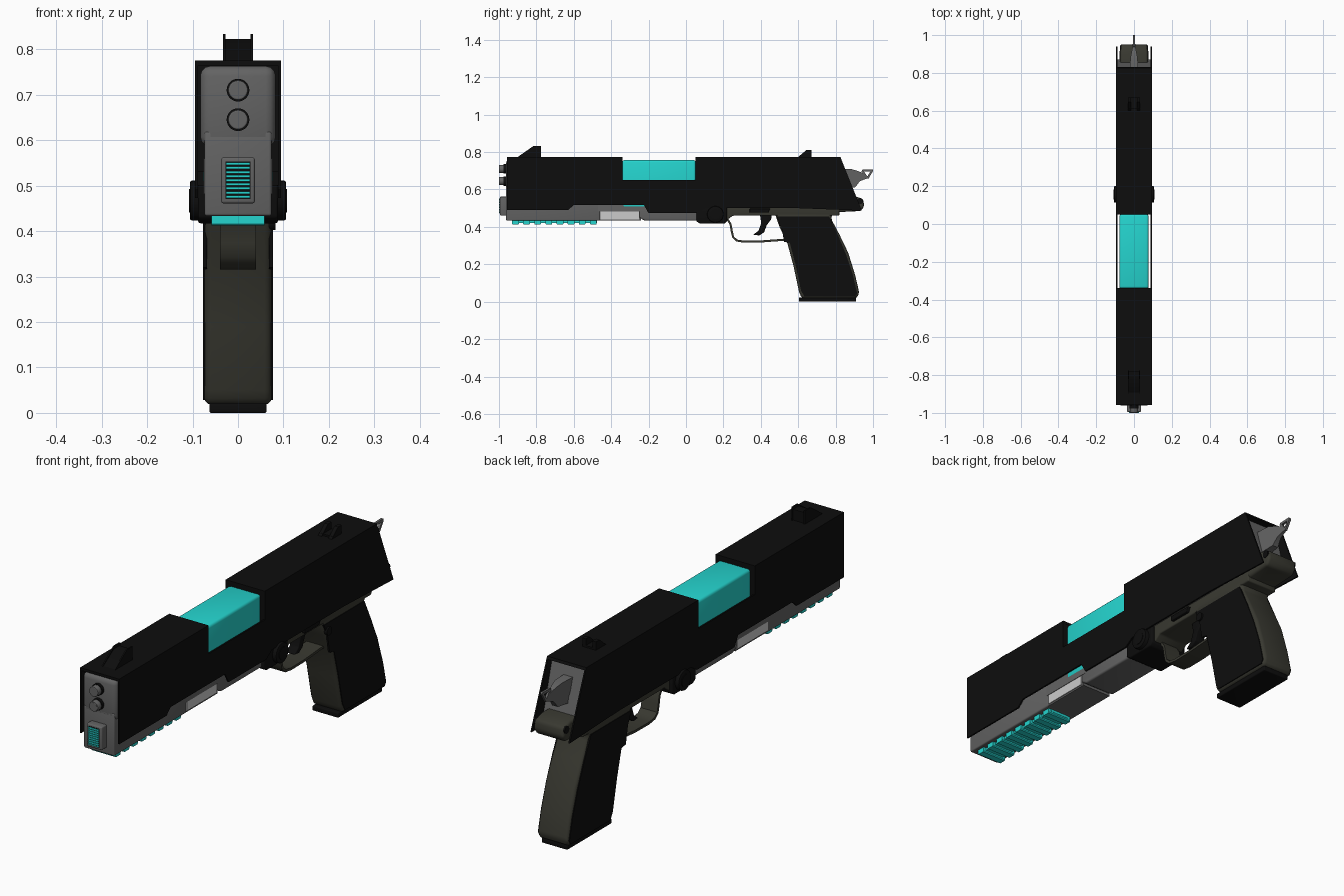
import bpy, bmesh, math


def material(name, rgb):
    m = bpy.data.materials.new(name)
    m.diffuse_color = (*rgb, 1)
    return m


BLACK = material("matte black", (0.004, 0.004, 0.004))
GREY = material("steel grey", (0.125, 0.125, 0.125))
LIGHT = material("light grey", (0.6, 0.6, 0.6))
OLIVE = material("dark olive", (0.04, 0.04, 0.03))
CYAN = material("bright cyan", (0.018, 0.66, 0.62))


def finish(name, bm, mat, bevel=0, segments=3, mirror=False):
    bmesh.ops.recalc_face_normals(bm, faces=bm.faces)
    if bevel:
        edges = [e for e in bm.edges if e.calc_face_angle(0) > 0.5]
        bmesh.ops.bevel(bm, geom=edges, offset=bevel, segments=segments,
                        profile=0.5, affect='EDGES', clamp_overlap=True)
    me = bpy.data.meshes.new(name)
    bm.to_mesh(me)
    bm.free()
    me.materials.append(mat)
    ob = bpy.data.objects.new(name, me)
    bpy.context.collection.objects.link(ob)
    bpy.context.view_layer.objects.active = ob
    ob.select_set(True)
    bpy.ops.object.shade_smooth_by_angle(angle=math.radians(35))
    ob.select_set(False)
    if mirror:
        ob.modifiers.new("mirror", 'MIRROR')
    return ob


def prism(name, pts, x0, x1, mat, **kw):
    """Side profile of (y, z) points extruded from x0 to x1."""
    bm = bmesh.new()
    a = [bm.verts.new((x0, y, z)) for y, z in pts]
    b = [bm.verts.new((x1, y, z)) for y, z in pts]
    n = len(pts)
    bm.faces.new(a)
    bm.faces.new(b[::-1])
    for i in range(n):
        j = (i + 1) % n
        bm.faces.new((a[i], b[i], b[j], a[j]))
    return finish(name, bm, mat, **kw)


def box(name, x0, x1, y0, y1, z0, z1, mat, **kw):
    return prism(name, [(y0, z0), (y1, z0), (y1, z1), (y0, z1)], x0, x1, mat, **kw)


def tube(name, axis, centre, r, depth, mat, bevel=0):
    bm = bmesh.new()
    bmesh.ops.create_cone(bm, cap_ends=True, segments=32, radius1=r, radius2=r, depth=depth)
    for v in bm.verts:
        x, y, z = v.co
        v.co = (z, x, y) if axis == 'X' else (x, z, y)
    bmesh.ops.translate(bm, verts=bm.verts, vec=centre)
    return finish(name, bm, mat, bevel=bevel, segments=2)


def band(path, t):
    """Closed outline of a strip of thickness t along a (y, z) path."""
    left, right = [], []
    for i, (y, z) in enumerate(path):
        p, q = path[max(i - 1, 0)], path[min(i + 1, len(path) - 1)]
        dy, dz = q[0] - p[0], q[1] - p[1]
        k = t / 2 / math.hypot(dy, dz)
        left.append((y - dz * k, z + dy * k))
        right.append((y + dz * k, z - dy * k))
    return left + right[::-1]


# Slide: thin side walls with a window notch, and two top covers
prism("slide_side", [(-0.957, 0.49), (-0.63, 0.49), (-0.60, 0.517), (-0.225, 0.517),
                     (-0.20, 0.473), (0.06, 0.473), (0.10, 0.50), (0.60, 0.50), (0.94, 0.487),
                     (0.825, 0.775), (0.05, 0.775), (0.05, 0.65), (-0.34, 0.65),
                     (-0.34, 0.775), (-0.957, 0.775)], 0.0885, 0.095, BLACK, mirror=True)
box("slide_top_front", -0.095, 0.095, -0.957, -0.34, 0.764, 0.775, BLACK)
prism("slide_top_rear", [(0.05, 0.764), (0.83, 0.764), (0.825, 0.775), (0.05, 0.775)],
      -0.095, 0.095, BLACK)
box("slide_front_bulkhead", -0.09, 0.09, -0.38, -0.341, 0.53, 0.77, BLACK)
box("slide_rear_bulkhead", -0.09, 0.09, 0.051, 0.09, 0.50, 0.77, BLACK)

# Sights
prism("front_sight_ramp", [(-0.90, 0.77), (-0.82, 0.822), (-0.78, 0.822), (-0.78, 0.77)],
      -0.028, 0.028, BLACK)
prism("front_sight_blade", [(-0.905, 0.77), (-0.815, 0.833), (-0.775, 0.833), (-0.775, 0.77)],
      0.027, 0.033, BLACK, mirror=True)
prism("rear_sight_blade", [(0.595, 0.77), (0.645, 0.812), (0.67, 0.812), (0.67, 0.77)],
      0.016, 0.033, BLACK, mirror=True)
box("rear_sight_base", -0.033, 0.033, 0.61, 0.67, 0.77, 0.783, BLACK)

# Glowing chamber in the slide window
box("energy_chamber", -0.077, 0.077, -0.342, 0.052, 0.50, 0.757, CYAN, bevel=0.012)

# Inner grey body
box("muzzle_block", -0.083, 0.083, -0.962, -0.38, 0.585, 0.763, GREY, bevel=0.022)
box("muzzle_lower", -0.074, 0.074, -0.962, -0.46, 0.433, 0.62, GREY, bevel=0.006)
box("light_strip_core", -0.07, 0.07, -0.47, -0.24, 0.433, 0.60, GREY)
box("light_strip", 0.069, 0.074, -0.46, -0.25, 0.44, 0.481, LIGHT, mirror=True)
box("light_strip_upper_frame", -0.076, 0.076, -0.47, -0.22, 0.481, 0.56, GREY)
prism("frame_middle", [(-0.25, 0.45), (-0.22, 0.433), (0.07, 0.433), (0.07, 0.56), (-0.25, 0.56)],
      -0.075, 0.075, GREY, bevel=0.008)
prism("rear_inner_block", [(0.09, 0.51), (0.87, 0.51), (0.80, 0.763), (0.09, 0.763)],
      -0.087, 0.087, GREY)

# Muzzle face: twin barrels and a lit grille
for i, z in enumerate((0.71, 0.645)):
    tube(f"barrel_{i + 1}", 'Y', (0, -0.977, z), 0.022, 0.046, GREY, bevel=0.004)
    tube(f"barrel_neck_{i + 1}", 'Y', (0, -0.966, z), 0.025, 0.02, BLACK)
    tube(f"barrel_face_{i + 1}", 'Y', (0, -0.999, z), 0.018, 0.003, GREY)
box("grille_housing", -0.037, 0.037, -0.995, -0.95, 0.461, 0.562, GREY, bevel=0.005)
box("grille_back", -0.027, 0.027, -0.9965, -0.99, 0.471, 0.553, BLACK)
for i in range(9):
    z = 0.473 + i * 0.009
    box(f"grille_bar_{i + 1}", -0.026, 0.026, -1.0, -0.993, z, z + 0.0055, CYAN)

# Accessory rail with teeth
box("rail_base", -0.045, 0.045, -0.93, -0.476, 0.422, 0.437, CYAN)
for i in range(8):
    y = -0.93 + i * 0.0595
    prism(f"rail_tooth_{i + 1}", [(y, 0.433), (y, 0.416), (y + 0.004, 0.412), (y + 0.032, 0.412),
                                 (y + 0.036, 0.416), (y + 0.036, 0.433)], -0.058, 0.058, CYAN)

# Pivot block and knob
prism("pivot_block", [(0.055, 0.43), (0.075, 0.417), (0.205, 0.417), (0.22, 0.43), (0.22, 0.51),
                      (0.055, 0.51)], -0.088, 0.088, BLACK, bevel=0.006)
tube("pivot_knob", 'X', (0, 0.157, 0.467), 0.044, 0.212, BLACK, bevel=0.005)
tube("pivot_pin", 'X', (0, 0.157, 0.467), 0.026, 0.216, BLACK)

# Frame, beavertail and grip
prism("rear_frame", [(0.21, 0.43), (0.25, 0.46), (0.82, 0.46), (0.82, 0.53), (0.21, 0.53)],
      -0.074, 0.074, OLIVE, bevel=0.006)
prism("beavertail", [(0.74, 0.45), (0.79, 0.478), (0.935, 0.485), (0.953, 0.51), (0.947, 0.55),
                     (0.90, 0.565), (0.74, 0.565)], -0.073, 0.073, OLIVE, bevel=0.012)
prism("grip", [(0.475, 0.47), (0.50, 0.40), (0.54, 0.32), (0.575, 0.19), (0.605, 0.05),
               (0.62, 0.018), (0.912, 0.018), (0.927, 0.045), (0.905, 0.14), (0.868, 0.26),
               (0.82, 0.36), (0.775, 0.445), (0.79, 0.49), (0.50, 0.49)],
      -0.074, 0.074, OLIVE, bevel=0.016)
prism("grip_panel", [(0.485, 0.455), (0.765, 0.455), (0.815, 0.35), (0.857, 0.25), (0.893, 0.14),
                     (0.915, 0.045), (0.905, 0.028), (0.632, 0.028), (0.615, 0.06), (0.585, 0.20),
                     (0.555, 0.315), (0.525, 0.32), (0.51, 0.40)],
      0.068, 0.0765, BLACK, mirror=True)
box("magazine_base", -0.063, 0.063, 0.603, 0.91, 0.0, 0.022, BLACK, bevel=0.004)

# Trigger group and controls
guard = [(0.222, 0.44), (0.238, 0.415), (0.245, 0.375), (0.252, 0.345), (0.272, 0.327),
         (0.31, 0.321), (0.40, 0.322), (0.48, 0.328), (0.55, 0.333)]
prism("trigger_guard", band(guard, 0.011), -0.04, 0.04, OLIVE)
prism("trigger", [(0.395, 0.47), (0.402, 0.42), (0.388, 0.38), (0.36, 0.358), (0.392, 0.354),
                  (0.418, 0.372), (0.432, 0.41), (0.455, 0.44), (0.46, 0.47)],
      -0.022, 0.022, BLACK, bevel=0.004)
prism("slide_stop", [(0.34, 0.476), (0.44, 0.476), (0.45, 0.498), (0.34, 0.498)],
      0.07, 0.087, BLACK, bevel=0.003)
tube("magazine_release", 'X', (0.074, 0.515, 0.42), 0.018, 0.018, BLACK)
tube("rear_pin", 'X', (0, 0.93, 0.537), 0.016, 0.15, BLACK)

# Hammer: tapered body and a triangular loop
h = prism("hammer_body", [(0.78, 0.71), (0.88, 0.71), (0.915, 0.70), (0.95, 0.686), (0.972, 0.66),
                          (0.93, 0.645), (0.905, 0.612), (0.78, 0.60)], -0.024, 0.024, GREY)
for v in h.data.vertices:
    v.co.x *= min(1, max(0.2, (0.975 - v.co.y) / 0.12))
loop = [(0.942, 0.700), (0.996, 0.702), (0.970, 0.660)]
for i in range(3):
    prism(f"hammer_loop_{i + 1}", band([loop[i], loop[(i + 1) % 3]], 0.011), -0.005, 0.005, GREY)
tube("hammer_loop_tip", 'X', (0, 0.994, 0.702), 0.006, 0.01, GREY)
